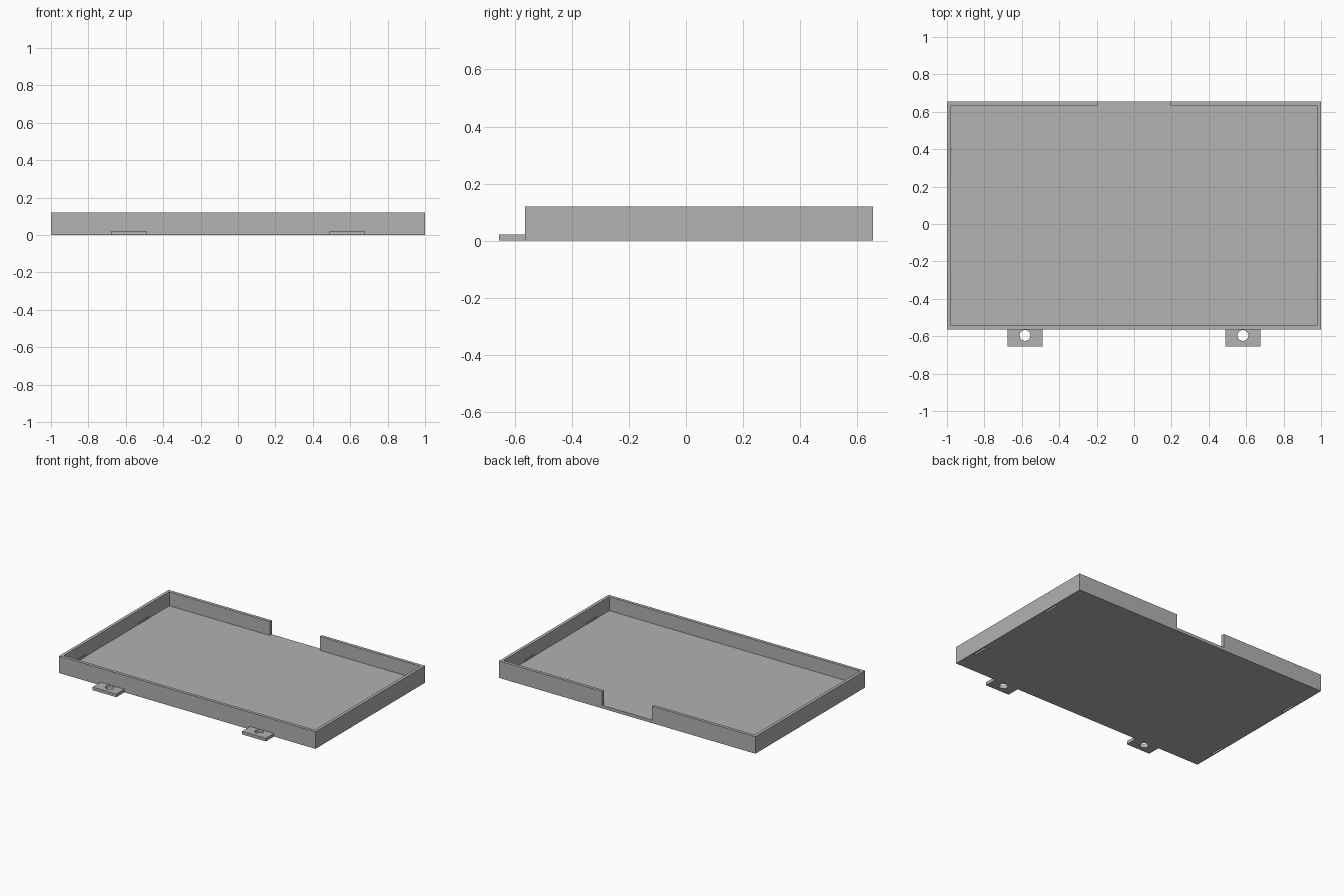
import bpy
import bmesh
from math import pi, cos, sin

if "Cube" in bpy.data.objects:
    bpy.data.objects.remove(bpy.data.objects["Cube"], do_unlink=True)

# Main dimensions
FRONT, BACK = -0.565, 0.655
HEIGHT, FLOOR, WALL = 0.12, 0.022, 0.022

grey = bpy.data.materials.new("plain grey")
grey.use_nodes = True
colour = (0.445, 0.445, 0.445, 1)
grey.diffuse_color = colour
grey.node_tree.nodes["Principled BSDF"].inputs["Base Color"].default_value = colour


def prism(name, outline, z0, z1):
    """Extrude a flat outline from z0 up to z1."""
    bm = bmesh.new()
    face = bm.faces.new([bm.verts.new((x, y, z0)) for x, y in outline])
    top = bmesh.ops.extrude_face_region(bm, geom=[face])["geom"]
    verts = [v for v in top if isinstance(v, bmesh.types.BMVert)]
    bmesh.ops.translate(bm, verts=verts, vec=(0, 0, z1 - z0))
    bmesh.ops.recalc_face_normals(bm, faces=bm.faces)
    mesh = bpy.data.meshes.new(name)
    bm.to_mesh(mesh)
    bm.free()
    mesh.materials.append(grey)
    obj = bpy.data.objects.new(name, mesh)
    bpy.context.collection.objects.link(obj)
    return obj


def rect(x0, x1, y0, y1):
    return [(x0, y0), (x1, y0), (x1, y1), (x0, y1)]


def cut(target, cutter):
    """Subtract the cutter, then remove it."""
    cutter.hide_render = True
    mod = target.modifiers.new("cut", "BOOLEAN")
    mod.operation = "DIFFERENCE"
    mod.solver = "EXACT"
    mod.object = cutter
    bpy.context.view_layer.objects.active = target
    bpy.ops.object.modifier_apply(modifier=mod.name)
    bpy.data.objects.remove(cutter, do_unlink=True)


# Open tray: hollow inside, with a gap in the middle of the back wall
tray = prism("tray", rect(-1, 1, FRONT, BACK), 0, HEIGHT)
inner, near, far, gap = 1 - WALL, FRONT + WALL, BACK - WALL, 0.195
cavity = [(-inner, near), (inner, near), (inner, far), (gap, far),
          (gap, BACK + 0.1), (-gap, BACK + 0.1), (-gap, far), (-inner, far)]
cut(tray, prism("cavity_cutter", cavity, FLOOR, HEIGHT + 0.1))

# Small latch slots under the side walls
for side in (-1, 1):
    for y in (-0.35, 0.35):
        x0, x1 = sorted((side * (inner - 0.001), side * 0.99))
        cut(tray, prism("slot_cutter", rect(x0, x1, y - 0.055, y + 0.055), -0.05, 0.034))

# Front mounting tabs with screw holes
for side, label in ((-1, "right"), (1, "left")):
    x = side * 0.583
    tab = prism(label + "_mounting_tab", rect(x - 0.093, x + 0.093, -0.655, FRONT), 0, FLOOR)
    hole = [(x + 0.029 * cos(i * pi / 16), -0.596 + 0.029 * sin(i * pi / 16)) for i in range(32)]
    cut(tab, prism("hole_cutter", hole, -0.05, 0.1))
